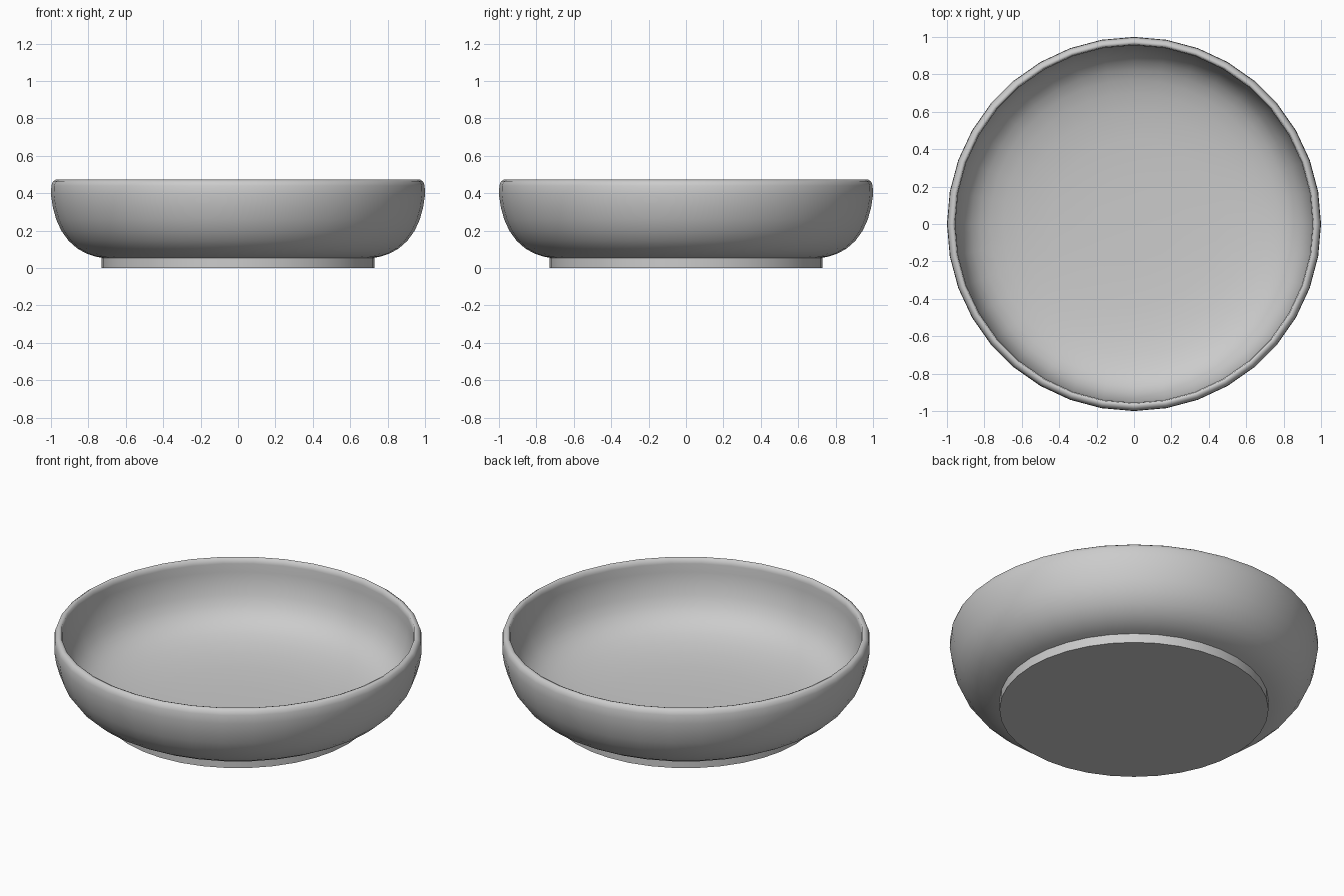
import bpy, bmesh
from math import cos, sin, tau, radians

if "Cube" in bpy.data.objects:
    bpy.data.objects.remove(bpy.data.objects["Cube"])

SIDES = 36


def lathe(name, profile):
    """Revolve (radius, z) points about z; radius 0 becomes a single pole."""
    bm = bmesh.new()
    rings = []
    for r, z in profile:
        if r == 0:
            rings.append([bm.verts.new((0, 0, z))] * SIDES)
        else:
            rings.append([bm.verts.new((r * cos(tau * i / SIDES), r * sin(tau * i / SIDES), z))
                          for i in range(SIDES)])
    for a, b in zip(rings, rings[1:]):
        for i in range(SIDES):
            j = (i + 1) % SIDES
            bm.faces.new(dict.fromkeys((a[i], a[j], b[j], b[i])))
    bmesh.ops.recalc_face_normals(bm, faces=bm.faces)
    mesh = bpy.data.meshes.new(name)
    bm.to_mesh(mesh)
    bm.free()
    obj = bpy.data.objects.new(name, mesh)
    bpy.context.collection.objects.link(obj)
    bpy.ops.object.select_all(action='DESELECT')
    obj.select_set(True)
    bpy.context.view_layer.objects.active = obj
    bpy.ops.object.shade_smooth_by_angle(angle=radians(60))
    return obj


# Flat foot, then the rounded outer wall up to the rim
outer = [(0, 0), (0.73, 0), (0.73, 0.055), (0.765, 0.062), (0.81, 0.077),
         (0.86, 0.105), (0.905, 0.145), (0.945, 0.2), (0.972, 0.26),
         (0.99, 0.325), (1.0, 0.39), (0.998, 0.44), (0.99, 0.462), (0.973, 0.473)]

# Rim lip and the hollow inside, a thin even wall running down to a low dished floor
inner = [(0.96, 0.468), (0.955, 0.44), (0.955, 0.39), (0.947, 0.33), (0.93, 0.265),
         (0.905, 0.21), (0.87, 0.167), (0.825, 0.133), (0.77, 0.108), (0.7, 0.087),
         (0.6, 0.068), (0.45, 0.053), (0.22, 0.046), (0, 0.045)]

lathe("bowl", outer + inner)
